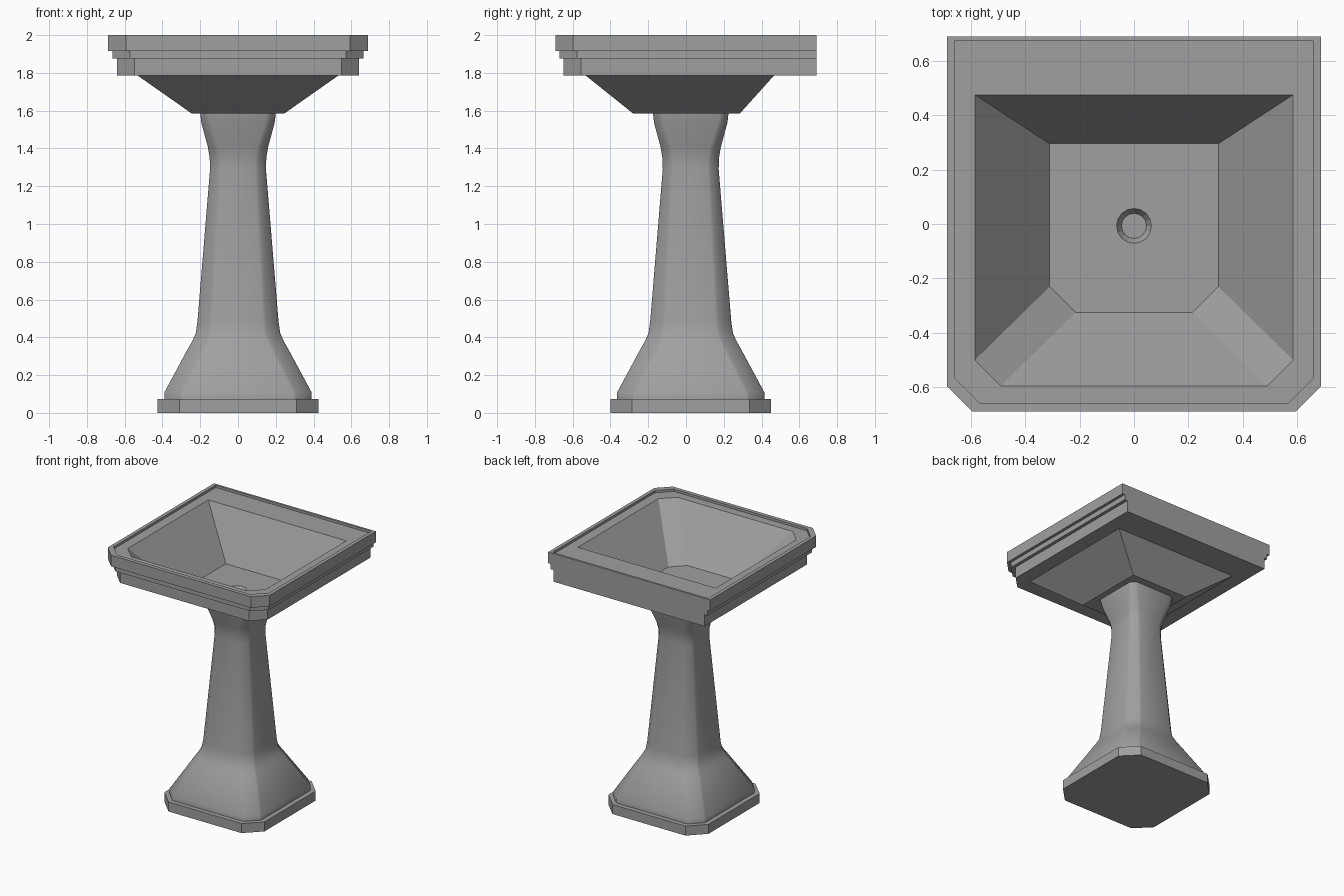
import bpy, bmesh, math

cube = bpy.data.objects.get("Cube")
if cube:
    bpy.data.objects.remove(cube, do_unlink=True)

ceramic = bpy.data.materials.new("grey_ceramic")
ceramic.use_nodes = True
GREY = (0.35, 0.35, 0.35, 1)
ceramic.diffuse_color = GREY
ceramic.node_tree.nodes["Principled BSDF"].inputs["Base Color"].default_value = GREY


def outline(x, front, back, cf, cb, z):
    """Rectangle with chamfered front (cf) and back (cb) corners."""
    return [(-x + cf, front, z), (x - cf, front, z), (x, front + cf, z), (x, back - cb, z),
            (x - cb, back, z), (-x + cb, back, z), (-x, back - cb, z), (-x, front + cf, z)]


def soften(points, r):
    """Split every corner into two points to round it a little."""
    out = []
    for i, p in enumerate(points):
        for q in (points[i - 1], points[(i + 1) % len(points)]):
            t = r / math.dist(p, q)
            out.append(tuple(a + (b - a) * t for a, b in zip(p, q)))
    return out


def circle(r, y, z, n=16):
    return [(r * math.cos(math.tau * i / n), y + r * math.sin(math.tau * i / n), z) for i in range(n)]


def loft(bm, sections):
    """Skin quads between successive rings; return the vertex rings."""
    rings = [[bm.verts.new(p) for p in s] for s in sections]
    for a, b in zip(rings, rings[1:]):
        for i in range(len(a)):
            j = (i + 1) % len(a)
            bm.faces.new((a[i], a[j], b[j], b[i]))
    return rings


def finish(bm, name, smooth=None):
    bmesh.ops.remove_doubles(bm, verts=bm.verts, dist=0.0005)
    bmesh.ops.recalc_face_normals(bm, faces=bm.faces)
    mesh = bpy.data.meshes.new(name)
    bm.to_mesh(mesh)
    bm.free()
    mesh.materials.append(ceramic)
    obj = bpy.data.objects.new(name, mesh)
    bpy.context.collection.objects.link(obj)
    if smooth:
        bpy.ops.object.select_all(action='DESELECT')
        obj.select_set(True)
        bpy.context.view_layer.objects.active = obj
        bpy.ops.object.shade_smooth_by_angle(angle=math.radians(smooth))
    return obj


# Basin: floor, inner walls, lip, stepped rim and tapered underside
FLOOR = 1.635
basin = [
    (0.31, -0.325, 0.295, 0.095, FLOOR),
    (0.585, -0.595, 0.475, 0.095, 1.982),
    (0.66, -0.66, 0.673, 0.095, 1.982),
    (0.66, -0.66, 0.673, 0.095, 2.0),
    (0.687, -0.69, 0.69, 0.093, 2.0),
    (0.687, -0.69, 0.69, 0.093, 1.915),
    (0.665, -0.67, 0.69, 0.093, 1.915),
    (0.665, -0.67, 0.69, 0.093, 1.875),
    (0.64, -0.648, 0.69, 0.093, 1.875),
    (0.64, -0.648, 0.69, 0.093, 1.785),
    (0.53, -0.53, 0.465, 0, 1.785),
    (0.245, -0.28, 0.285, 0, 1.585),
]
bm = bmesh.new()
rings = loft(bm, [outline(x, f, b, c, 0, z) for x, f, b, c, z in basin])
bm.faces.new(rings[-1])
# Drain recess, joined to the floor
drain = loft(bm, [circle(0.064, -0.007, FLOOR), circle(0.046, -0.007, FLOOR - 0.03)])
bm.faces.new(drain[-1])
bmesh.ops.remove_doubles(bm, verts=bm.verts, dist=0.0005)
border = [e for e in bm.edges if len(e.link_faces) == 1]
bmesh.ops.triangle_fill(bm, edges=border, use_beauty=True)
finish(bm, "basin")

# Column: half width, chamfer and height, from foot to head
MID_Y = 0.025
column = [
    (0.39, 0.09, 0.07), (0.39, 0.09, 0.108), (0.265, 0.083, 0.34), (0.245, 0.08, 0.375),
    (0.224, 0.077, 0.42), (0.215, 0.075, 0.48), (0.148, 0.05, 1.29), (0.15, 0.05, 1.35),
    (0.16, 0.048, 1.41), (0.194, 0.04, 1.535), (0.2, 0.038, 1.585),
]
bm = bmesh.new()
rings = loft(bm, [soften(outline(w, MID_Y - w, MID_Y + w, c, c, z), 0.009) for w, c, z in column])
bm.faces.new(rings[0])
bm.faces.new(rings[-1])
finish(bm, "pedestal_column", 40)

# Plinth
bm = bmesh.new()
rings = loft(bm, [outline(0.425, MID_Y - 0.425, MID_Y + 0.425, 0.115, 0.115, z) for z in (0, 0.073)])
bm.faces.new(rings[0])
bm.faces.new(rings[-1])
finish(bm, "pedestal_plinth")
